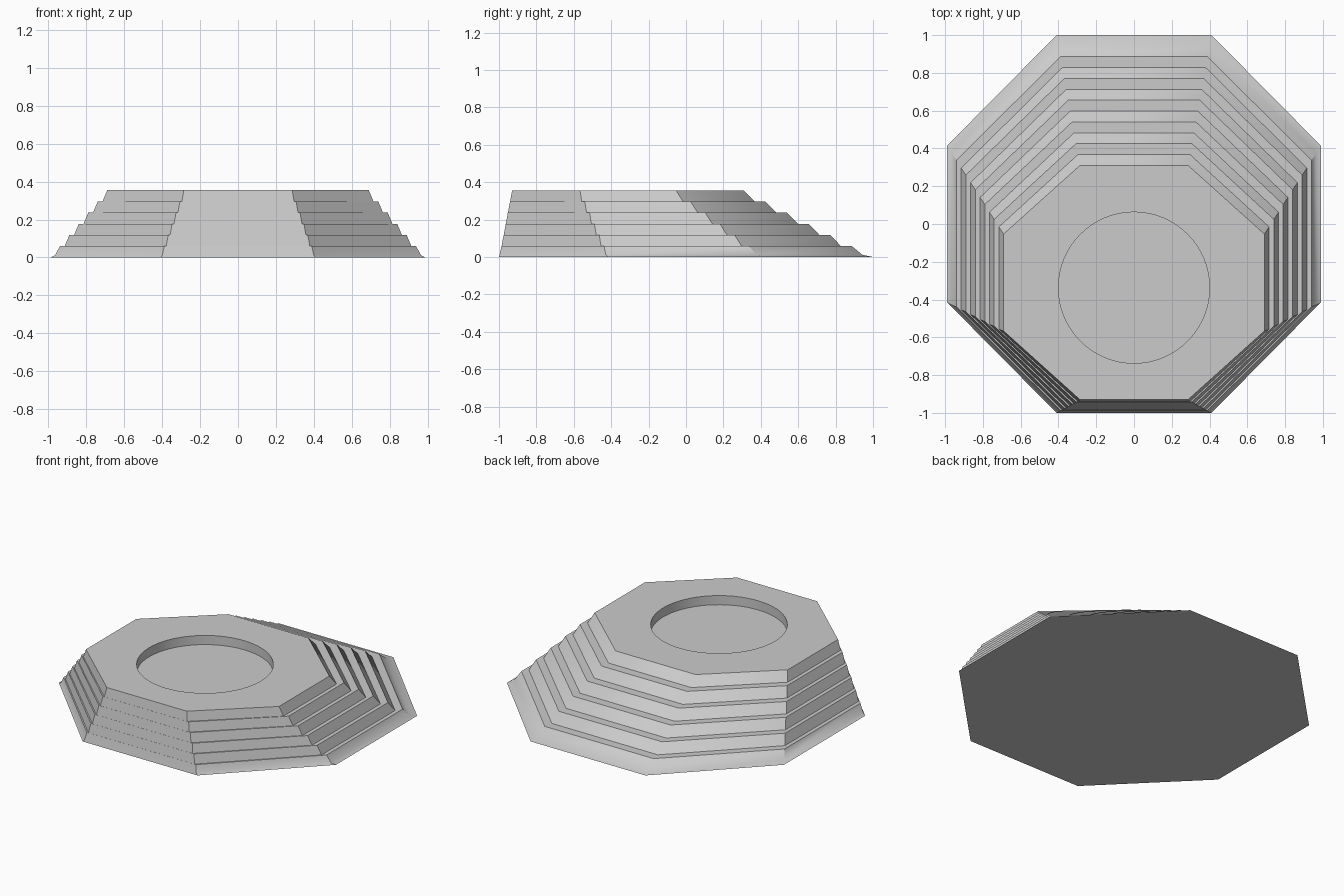
import bpy, bmesh, math

cube = bpy.data.objects.get("Cube")
if cube:
    bpy.data.objects.remove(cube, do_unlink=True)

grey = bpy.data.materials.new("light grey")
grey.use_nodes = True
colour = (0.6, 0.6, 0.6, 1)
grey.diffuse_color = colour
grey.node_tree.nodes["Principled BSDF"].inputs["Base Color"].default_value = colour

TIERS = 6
HEIGHT = 0.355
STEP = HEIGHT / TIERS
CORNER = math.tan(math.pi / 8)

bm = bmesh.new()


def octagon(half_x, front, back, z):
    """Octagon stretched to the given side, front and back extents."""
    mid, half_y = (front + back) / 2, (back - front) / 2
    c = CORNER
    shape = [(1, -c), (1, c), (c, 1), (-c, 1), (-1, c), (-1, -c), (-c, -1), (c, -1)]
    return [bm.verts.new((x * half_x, mid + y * half_y, z)) for x, y in shape]


def circle(radius, y, z, count=64):
    turn = math.tau / count
    return [bm.verts.new((radius * math.cos(i * turn), y + radius * math.sin(i * turn), z))
            for i in range(count)]


def bridge(a, b):
    for i in range(len(a)):
        j = (i + 1) % len(a)
        bm.faces.new((a[i], a[j], b[j], b[i]))


# Thin flared foot, then sloped risers and flat treads; the front stays nearly flush
rings = [octagon(0.99, -1, 1, 0)]
front = -0.997
for i in range(TIERS * 2):
    level = (i + 1) // 2
    z = max(0.012, level * STEP)
    rings.append(octagon(0.965 - 0.025 * i, front, 0.943 - 0.0575 * i, z))
    front += 0.0105 if i % 2 == 0 else 0.0008
for a, b in zip(rings, rings[1:]):
    bridge(a, b)
bm.faces.new(rings[0])

# Round recess in the top
rim = circle(0.4, -0.337, HEIGHT)
floor = circle(0.4, -0.337, HEIGHT - STEP)
bridge(rim, floor)
bm.faces.new(floor)
edges = []
for loop in (rings[-1], rim):
    for i, v in enumerate(loop):
        w = loop[(i + 1) % len(loop)]
        edges.append(bm.edges.get((v, w)))
bmesh.ops.triangle_fill(bm, edges=edges, use_beauty=True)
bmesh.ops.recalc_face_normals(bm, faces=bm.faces)

mesh = bpy.data.meshes.new("stepped_base")
bm.to_mesh(mesh)
bm.free()
mesh.materials.append(grey)
base = bpy.data.objects.new("stepped_base", mesh)
bpy.context.collection.objects.link(base)
bpy.context.view_layer.objects.active = base
base.select_set(True)
bpy.ops.object.shade_smooth_by_angle(angle=math.radians(37))
